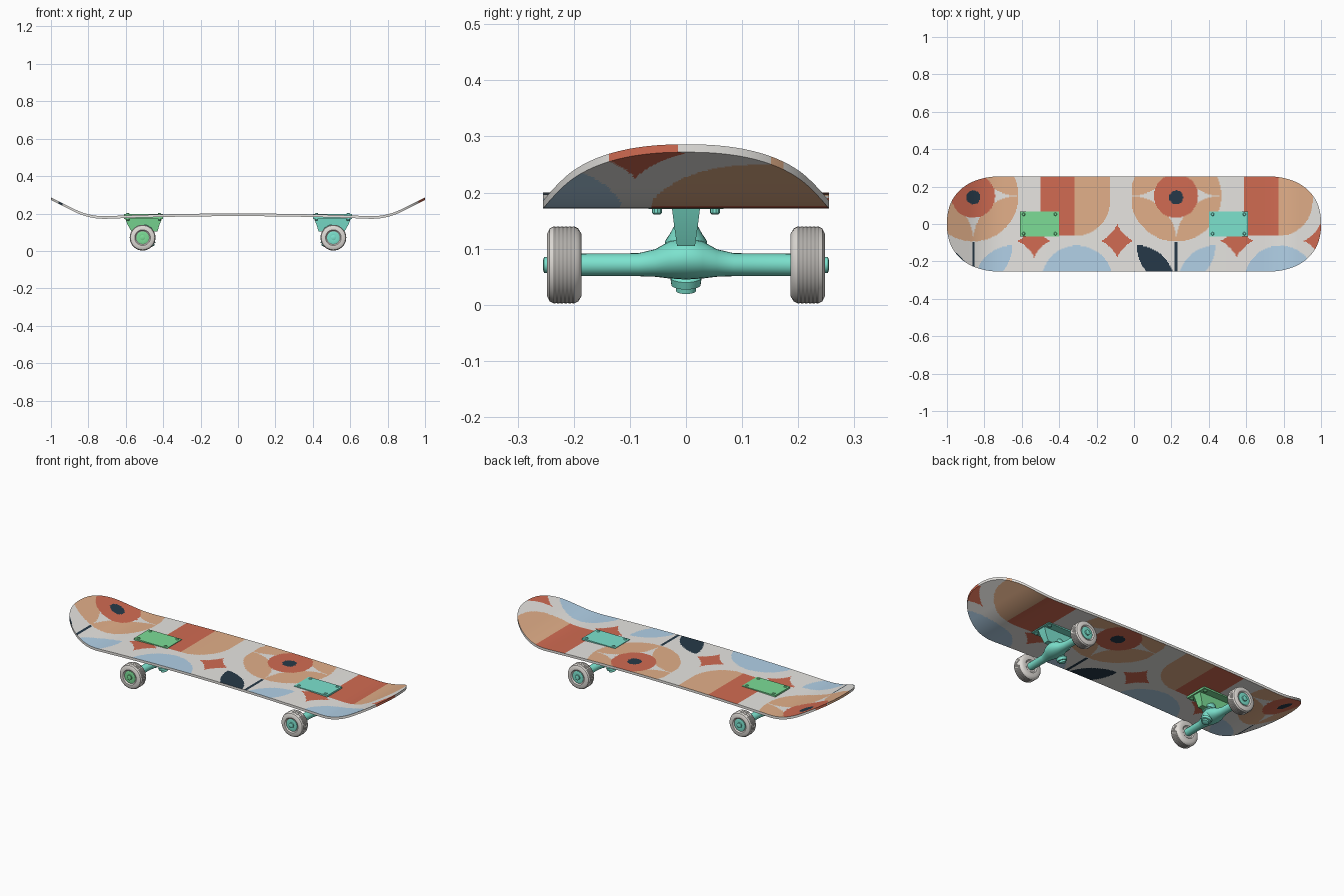
import bpy, bmesh, math
from mathutils import Vector

if "Cube" in bpy.data.objects:
    bpy.data.objects.remove(bpy.data.objects["Cube"])


def material(name, rgb):
    lin = [((c / 255 + 0.055) / 1.055) ** 2.4 for c in rgb]
    m = bpy.data.materials.new(name)
    m.diffuse_color = (*lin, 1)
    m.use_nodes = True
    m.node_tree.nodes["Principled BSDF"].inputs["Base Color"].default_value = m.diffuse_color
    return m


WHITE = material("deck_white", (236, 234, 230))
RED = material("brick_red", (209, 107, 82))
TAN = material("tan", (226, 175, 137))
BLUE = material("pale_blue", (179, 210, 233))
NAVY = material("navy", (38, 57, 72))
GREEN = material("truck_green", (124, 220, 150))
TEAL = material("truck_teal", (124, 226, 206))
WHEEL = material("wheel_grey", (224, 220, 215))


def finish(name, bm, mats, angle=35):
    bmesh.ops.recalc_face_normals(bm, faces=bm.faces)
    me = bpy.data.meshes.new(name)
    bm.to_mesh(me)
    bm.free()
    for m in mats:
        me.materials.append(m)
    ob = bpy.data.objects.new(name, me)
    bpy.context.collection.objects.link(ob)
    bpy.ops.object.select_all(action='DESELECT')
    ob.select_set(True)
    bpy.context.view_layer.objects.active = ob
    bpy.ops.object.shade_smooth_by_angle(angle=math.radians(angle))
    return ob


def loft(name, mat, rings):
    """Skin a list of equal-sized point rings and cap both ends."""
    bm = bmesh.new()
    vs = [[bm.verts.new(p) for p in r] for r in rings]
    n = len(vs[0])
    for a, b in zip(vs, vs[1:]):
        for i in range(n):
            j = (i + 1) % n
            bm.faces.new((a[i], a[j], b[j], b[i]))
    bm.faces.new(vs[0])
    bm.faces.new(vs[-1])
    return finish(name, bm, [mat])


def lathe(name, mat, profile, base, axis, n=24):
    """Revolve (radius, distance) pairs about an axis."""
    axis = Vector(axis).normalized()
    u = axis.orthogonal().normalized()
    v = axis.cross(u)
    ang = [2 * math.pi * i / n for i in range(n)]
    return loft(name, mat, [[Vector(base) + axis * h + (u * math.cos(a) + v * math.sin(a)) * r
                             for a in ang] for r, h in profile])


def rect(cx, hx, hy, z):
    return [(cx - hx, -hy, z), (cx + hx, -hy, z), (cx + hx, hy, z), (cx - hx, hy, z)]


# Painted pattern: repeats along the deck, goes through to the underside
def pattern(x, y):
    u = (x - 0.225 + 0.235) % 1.085 - 0.235
    ey = y - 0.15
    d = math.hypot(u, ey)
    if math.hypot(u, ey + 0.008) < 0.037 or (abs(u) < 0.007 and y < -0.095):
        return 4                                             # pupil and stem
    if d < 0.117:
        return 1                                             # red disc
    if d < 0.243 and math.hypot(abs(u) - 0.243, abs(ey) - 0.243) < 0.243:
        return 2                                             # four tan petals
    if math.hypot(abs(u) - 0.215, y + 0.32) < 0.207 and math.hypot(u, y + 0.115) < 0.21:
        return 4 if u < 0 else 3                             # pair of leaves
    if math.hypot(u - 0.555, y + 0.305) < 0.19:
        return 3                                             # blue dome
    for c in (0.325, 0.77):
        if abs(u - c) ** 0.75 + abs(y + 0.09) ** 0.75 < 0.092 ** 0.75:
            return 1                                         # red stars
    if y > -0.06:
        if 0.36 < u < 0.545:
            return 1                                         # red block
        if 0.545 <= u < 0.73 and (y > 0.12 or math.hypot(u - 0.545, y - 0.12) < 0.185):
            return 2                                         # tan block, rounded corner
    return 0


# Deck
def deck_z(x):
    d = abs(x) - 0.72
    z = 0.186 + 0.014 * max(0, 1 - (x / 0.7) ** 2)
    if d > 0:
        z += 0.5 * d * d / 0.32 if d < 0.16 else 0.5 * (d - 0.08)
    return z


END, ROWS, THICK = 70, 90, 0.014
cols = []
for i in range(END, 0, -1):
    s = math.sin(i / END * 1.56)
    cols.append((-0.7 - 0.3 * s, 0.255 * (1 - s ** 2.3) ** (1 / 2.3)))
cols = cols + [(-0.7 + 1.4 * i / 260, 0.255) for i in range(261)] + [(-x, w) for x, w in reversed(cols)]
bm = bmesh.new()


def sheet(dz):
    return [[bm.verts.new((x, w * (2 * j / ROWS - 1), deck_z(x) + dz)) for j in range(ROWS + 1)]
            for x, w in cols]


top, bot = sheet(0), sheet(-THICK)
for g in (top, bot):
    for a, b in zip(g, g[1:]):
        for j in range(ROWS):
            bm.faces.new((a[j], b[j], b[j + 1], a[j + 1]))
for j in (0, ROWS):
    for i in range(len(cols) - 1):
        bm.faces.new((top[i][j], top[i + 1][j], bot[i + 1][j], bot[i][j]))
for i in (0, -1):
    for j in range(ROWS):
        bm.faces.new((top[i][j], top[i][j + 1], bot[i][j + 1], bot[i][j]))
for f in bm.faces:
    c = f.calc_center_median()
    f.normal_update()
    f.material_index = 0 if abs(f.normal.y) > 0.7 else pattern(c.x, c.y)   # plain long edges
finish("deck", bm, [WHITE, RED, TAN, BLUE, NAVY])

# Trucks and wheels
for end, s, plate_mat in (("left", -1, GREEN), ("right", 1, TEAL)):
    cx, wx, wz = 0.505 * s, 0.51 * s, 0.071
    loft(end + "_top_plate", plate_mat, [rect(cx, 0.105, 0.067, z) for z in (0.182, 0.1985)])
    loft(end + "_base_plate", plate_mat, [rect(cx, 0.105, 0.067, z) for z in (0.182, 0.171)])
    loft(end + "_riser", plate_mat, [rect(cx, 0.098, 0.025, 0.172), rect(cx, 0.085, 0.021, 0.14),
                                     rect(cx - 0.005 * s, 0.07, 0.016, 0.105)])
    for ix in (-1, 1):
        for iy in (-1, 1):
            lathe(end + "_bolt", plate_mat, [(0.006, 0), (0.009, 0.003), (0.009, 0.038), (0.006, 0.041)],
                  (cx + 0.085 * ix, 0.052 * iy, 0.161), (0, 0, 1), 10)

    # hanger: oval sections (y, top, bottom, half depth), mirrored
    half = [(0.0, 0.12, 0.045, 0.05), (0.03, 0.113, 0.047, 0.044), (0.055, 0.099, 0.050, 0.032),
            (0.085, 0.092, 0.051, 0.022), (0.195, 0.091, 0.051, 0.02)]
    sections = [(-y, *r) for y, *r in reversed(half[1:])] + half
    loft(end + "_hanger", TEAL,
         [[(wx + hx * math.cos(a), y, (t + b) / 2 + (t - b) / 2 * math.sin(a))
           for a in [2 * math.pi * i / 24 for i in range(24)]] for y, t, b, hx in sections])

    # tilted kingpin with nut and bushings
    lathe(end + "_kingpin", TEAL,
          [(0.009, 0), (0.018, 0.003), (0.018, 0.013), (0.026, 0.014), (0.028, 0.028), (0.02, 0.034),
           (0.02, 0.078), (0.037, 0.082), (0.037, 0.096), (0.03, 0.107), (0.018, 0.13)],
          (0.462 * s, 0, 0.022), (0.33 * s, 0, 1))

    for side, t in (("front", -1), ("back", 1)):
        tread = [(0.069 - 0.0012 * (i % 2), 0.014 + 0.0035 * i) for i in range(11)]
        lathe(f"{end}_{side}_wheel", WHEEL,
              [(0.03, 0.006), (0.036, 0.001), (0.055, 0), (0.065, 0.006)] + tread +
              [(0.065, 0.057), (0.055, 0.062), (0.042, 0.062), (0.036, 0.056)],
              (wx, 0.186 * t, wz), (0, t, 0), 40)
        lathe(f"{end}_{side}_hub", GREEN if (s, t) == (-1, -1) else TEAL,
              [(0.034, 0.05), (0.034, 0.058), (0.026, 0.06), (0.014, 0.059), (0.014, 0.066), (0.008, 0.068)],
              (wx, 0.187 * t, wz), (0, t, 0))
